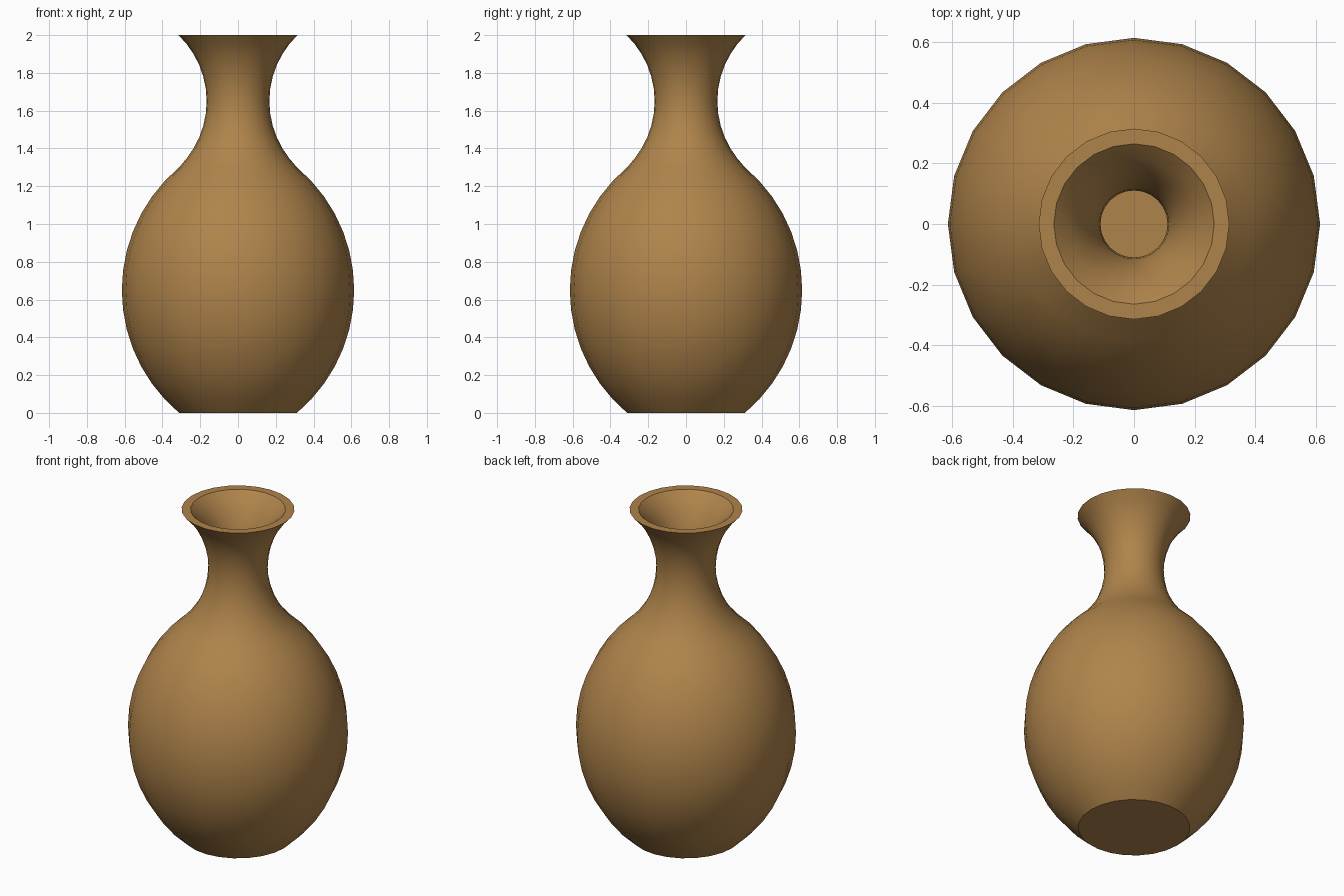
import bpy, bmesh
from math import sqrt, sin, cos, asin, pi

if "Cube" in bpy.data.objects:
    bpy.data.objects.remove(bpy.data.objects["Cube"])

SIDES = 24
WALL = 0.055
FLOOR = 0.06


def arc(r_end, r_mid, z0, z1, steps):
    """Circular arc in (radius, height): r_end at both ends, r_mid halfway."""
    half, sag = (z1 - z0) / 2, r_mid - r_end
    R = (half * half + sag * sag) / (2 * abs(sag))
    s = 1 if sag > 0 else -1
    a = asin(half / R)
    zc, rc = (z0 + z1) / 2, r_mid - s * R
    return [(rc + s * R * cos(a * (2 * i / steps - 1)),
             zc + R * sin(a * (2 * i / steps - 1))) for i in range(steps + 1)]


# Outer profile: round belly flowing into a flared neck
outer = arc(0.312, 0.615, 0.0, 1.3, 14) + arc(0.315, 0.166, 1.3, 2.0, 12)[1:]

# Inner profile: same curve moved inward, ending at a flat floor
inner = [(r - (0.05 if z > 1.99 else WALL), z) for r, z in outer if z > FLOOR]
inner.insert(0, (0.315, FLOOR))

profile = outer + inner[::-1]

# Vase body: spin the profile, cap the base and the inside floor
bm = bmesh.new()
rings = [[bm.verts.new((r * cos(2 * pi * k / SIDES), r * sin(2 * pi * k / SIDES), z))
          for k in range(SIDES)] for r, z in profile]
for a, b in zip(rings, rings[1:]):
    for k in range(SIDES):
        n = (k + 1) % SIDES
        bm.faces.new((a[k], a[n], b[n], b[k]))
bm.faces.new(rings[0][::-1])
bm.faces.new(rings[-1])
bmesh.ops.recalc_face_normals(bm, faces=bm.faces[:])

mesh = bpy.data.meshes.new("vase")
bm.to_mesh(mesh)
bm.free()
vase = bpy.data.objects.new("vase", mesh)
bpy.context.collection.objects.link(vase)

# Clay colour
clay = bpy.data.materials.new("clay")
clay.diffuse_color = (0.43, 0.23, 0.07, 1)
clay.use_nodes = True
clay.node_tree.nodes["Principled BSDF"].inputs["Base Color"].default_value = clay.diffuse_color
mesh.materials.append(clay)

bpy.context.view_layer.objects.active = vase
vase.select_set(True)
bpy.ops.object.shade_smooth_by_angle(angle=0.6)
